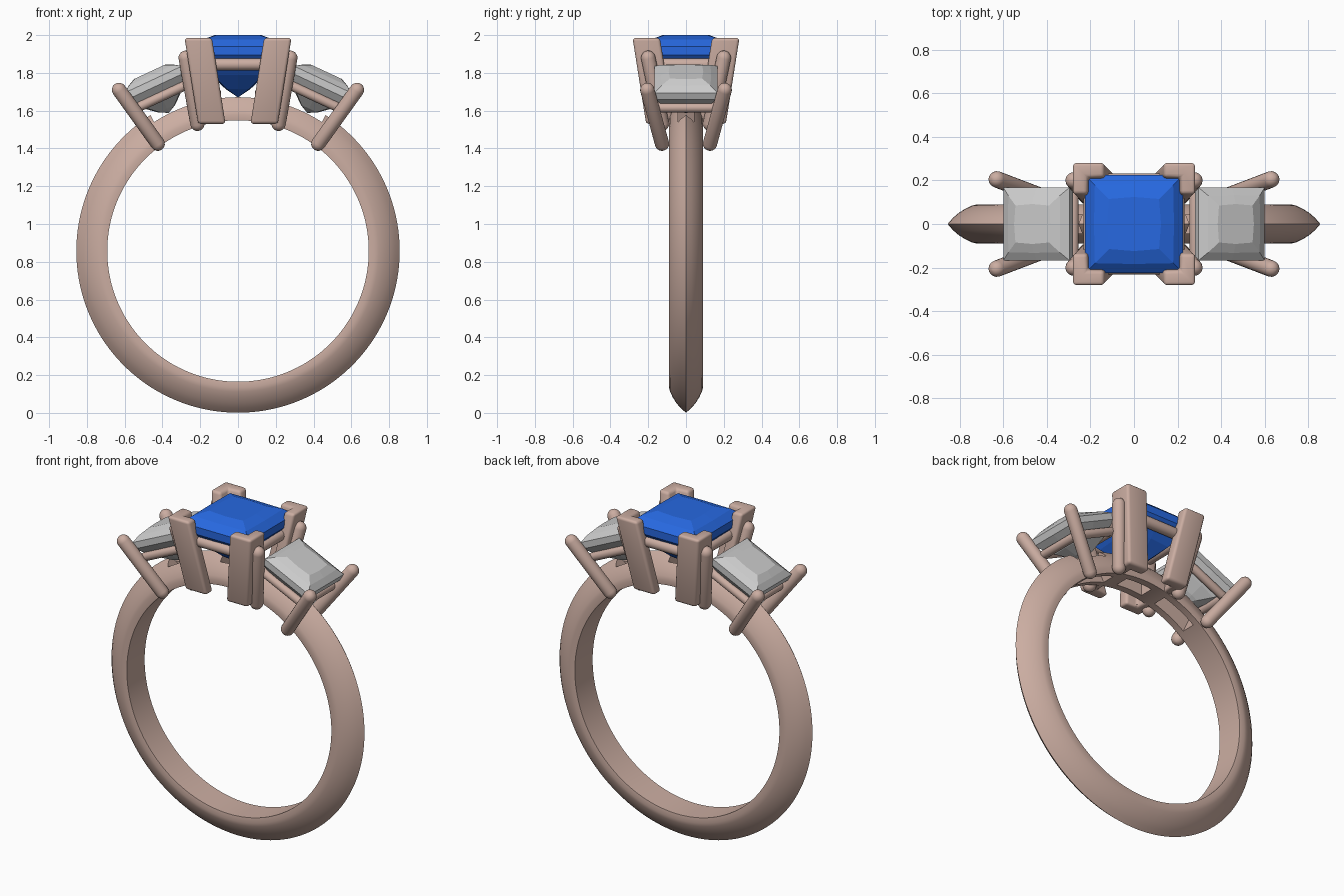
import bpy, bmesh, math
from mathutils import Vector, Matrix

if "Cube" in bpy.data.objects:
    bpy.data.objects.remove(bpy.data.objects["Cube"])

def material(name, rgb):
    m = bpy.data.materials.new(name)
    m.diffuse_color = (*rgb, 1)
    m.use_nodes = True
    m.node_tree.nodes["Principled BSDF"].inputs["Base Color"].default_value = m.diffuse_color
    return m

METAL = material("rose_metal", (0.60, 0.42, 0.36))
BLUE = material("blue_gem", (0.02, 0.14, 0.75))
CENTRE_Z, R_IN, R_OUT = 0.857, 0.692, 0.856
TILT = math.radians(25)

def finish(bm, name, mat=None, smooth=True):
    bmesh.ops.recalc_face_normals(bm, faces=bm.faces[:])
    me = bpy.data.meshes.new(name)
    bm.to_mesh(me)
    bm.free()
    ob = bpy.data.objects.new(name, me)
    bpy.context.collection.objects.link(ob)
    if mat:
        me.materials.append(mat)
    if smooth:
        bpy.context.view_layer.objects.active = ob
        bpy.ops.object.select_all(action='DESELECT')
        ob.select_set(True)
        bpy.ops.object.shade_smooth_by_angle(angle=math.radians(35))
    return ob

def loft(bm, rings, caps=True):
    loops = [[bm.verts.new(p) for p in r] for r in rings]
    n = len(loops[0])
    for a, b in zip(loops, loops[1:]):
        for i in range(n):
            bm.faces.new((a[i], a[(i + 1) % n], b[(i + 1) % n], b[i]))
    if caps:
        bm.faces.new(loops[0])
        bm.faces.new(loops[-1])

def tilted(s):
    # local frame of a side stone (s = +1 right, -1 left)
    return Matrix.Translation((s * 0.44, 0, 1.747)) @ Matrix.Rotation(s * TILT, 4, 'Y')

# band: pointed-arch section swept round the ring
def band():
    half = [(0.722, 0.09), (0.745, 0.084), (0.775, 0.070), (0.805, 0.051), (0.832, 0.028)]
    sec = [(R_IN, 0.086), *half, (R_OUT, 0)]
    sec += [(r, -y) for r, y in reversed(half)] + [(R_IN, -0.086)]
    bm = bmesh.new()
    n = 144
    rings = []
    for k in range(n + 1):
        a = 2 * math.pi * k / n
        rings.append([(r * math.sin(a), y, CENTRE_Z + r * math.cos(a)) for r, y in sec])
    loft(bm, rings, False)
    bmesh.ops.remove_doubles(bm, verts=bm.verts[:], dist=1e-5)
    ob = finish(bm, "band", METAL)
    # openings under the three stones
    for s, hw in ((-1, 0.115), (0, 0.09), (1, 0.115)):
        bm = bmesh.new()
        m = (Matrix.Translation((0, 0, CENTRE_Z)) @ Matrix.Rotation(s * TILT, 4, 'Y')
             @ Matrix.Translation((0, 0, 0.78)) @ Matrix.Diagonal((2 * hw, 0.086, 0.3, 1)))
        bmesh.ops.create_cube(bm, size=1, matrix=m)
        cut = finish(bm, "opening_cutter", smooth=False)
        cut.hide_render = True
        cut.hide_viewport = True
        mod = ob.modifiers.new("opening", 'BOOLEAN')
        mod.object, mod.operation, mod.solver = cut, 'DIFFERENCE', 'EXACT'

# square-cut gem; levels are (half width, height, bulge of the side middles)
def gem(name, levels, culet, mat, m):
    bm = bmesh.new()
    rings = []
    for h, z, b in levels:
        k = h * b
        ring = [(h, h), (0, k), (-h, h), (-k, 0), (-h, -h), (0, -k), (h, -h), (k, 0)]
        rings.append([m @ Vector((x, y, z)) for x, y in ring])
    loft(bm, rings)
    # replace the lower cap by a point
    bm.faces.ensure_lookup_table()
    bmesh.ops.poke(bm, faces=[bm.faces[-1]])
    bm.verts.ensure_lookup_table()
    bm.verts[-1].co = m @ Vector((0, 0, culet))
    finish(bm, name, mat, smooth=False)

# rounded rod between two points
def rod(bm, a, b, r, seg=20):
    a, b = Vector(a), Vector(b)
    d = b - a
    q = Matrix.Translation(a) @ d.to_track_quat('Z', 'Y').to_matrix().to_4x4()
    prof = [(r * max(math.cos(t), 0.05), -r * math.sin(t)) for t in (1.5, 1.1, 0.75, 0.35, 0)]
    prof += [(rr, d.length - z) for rr, z in reversed(prof)]
    loft(bm, [[q @ Vector((rr * math.cos(2 * math.pi * i / seg), rr * math.sin(2 * math.pi * i / seg), z))
               for i in range(seg)] for rr, z in prof])

# square wire rail carrying a stone
def rail(name, h, z, r, m):
    bm = bmesh.new()
    c = [m @ Vector(p) for p in ((h, h, z), (-h, h, z), (-h, -h, z), (h, -h, z))]
    for i in range(4):
        rod(bm, c[i], c[(i + 1) % 4], r)
    finish(bm, name, METAL)

# L-shaped corner prong of the centre stone
def corner_prong(sx, sy):
    o, i, t = 0.283, 0.138, 0.215
    ell = [(o, o), (i, o), (i, t), (t, t), (t, i), (o, i)]
    bm = bmesh.new()
    loft(bm, [[(sx * (x - d), sy * (y - d), z) for x, y in ell]
              for d, z in ((0.072, 1.53), (0, 1.985))])
    bmesh.ops.recalc_face_normals(bm, faces=bm.faces[:])
    bmesh.ops.bevel(bm, geom=bm.edges[:], offset=0.016, segments=3, profile=0.5, affect='EDGES')
    finish(bm, "centre_prong", METAL)

band()
I = Matrix.Identity(4)
gem("centre_stone", [(0.115, 2.0, 1.08), (0.18, 1.977, 1.02), (0.225, 1.94, 1), (0.225, 1.895, 1),
                     (0.135, 1.79, 1.08), (0.06, 1.715, 1.1)], 1.67, BLUE, I)
rail("centre_rail", 0.2, 1.845, 0.032, I)
for sx in (-1, 1):
    for sy in (-1, 1):
        corner_prong(sx, sy)

# side stones, rails and round prongs
GREY = material("clear_gem", (0.6, 0.6, 0.6))
for s in (-1, 1):
    m = tilted(s)
    gem("side_stone", [(0.085, 0.065, 1.08), (0.13, 0.045, 1.02), (0.167, 0.02, 1), (0.167, -0.018, 1),
                       (0.10, -0.10, 1.08), (0.045, -0.15, 1.1)], -0.175, GREY, m)
    rail("side_rail", 0.14, -0.08, 0.025, m)
    for sy in (-1, 1):
        bm = bmesh.new()
        rod(bm, (s * 0.425, sy * 0.127, 1.425), (s * 0.63, sy * 0.205, 1.71), 0.038)
        rod(bm, (s * 0.215, sy * 0.127, 1.53), (s * 0.277, sy * 0.2, 1.88), 0.038)
        finish(bm, "side_prongs", METAL)
